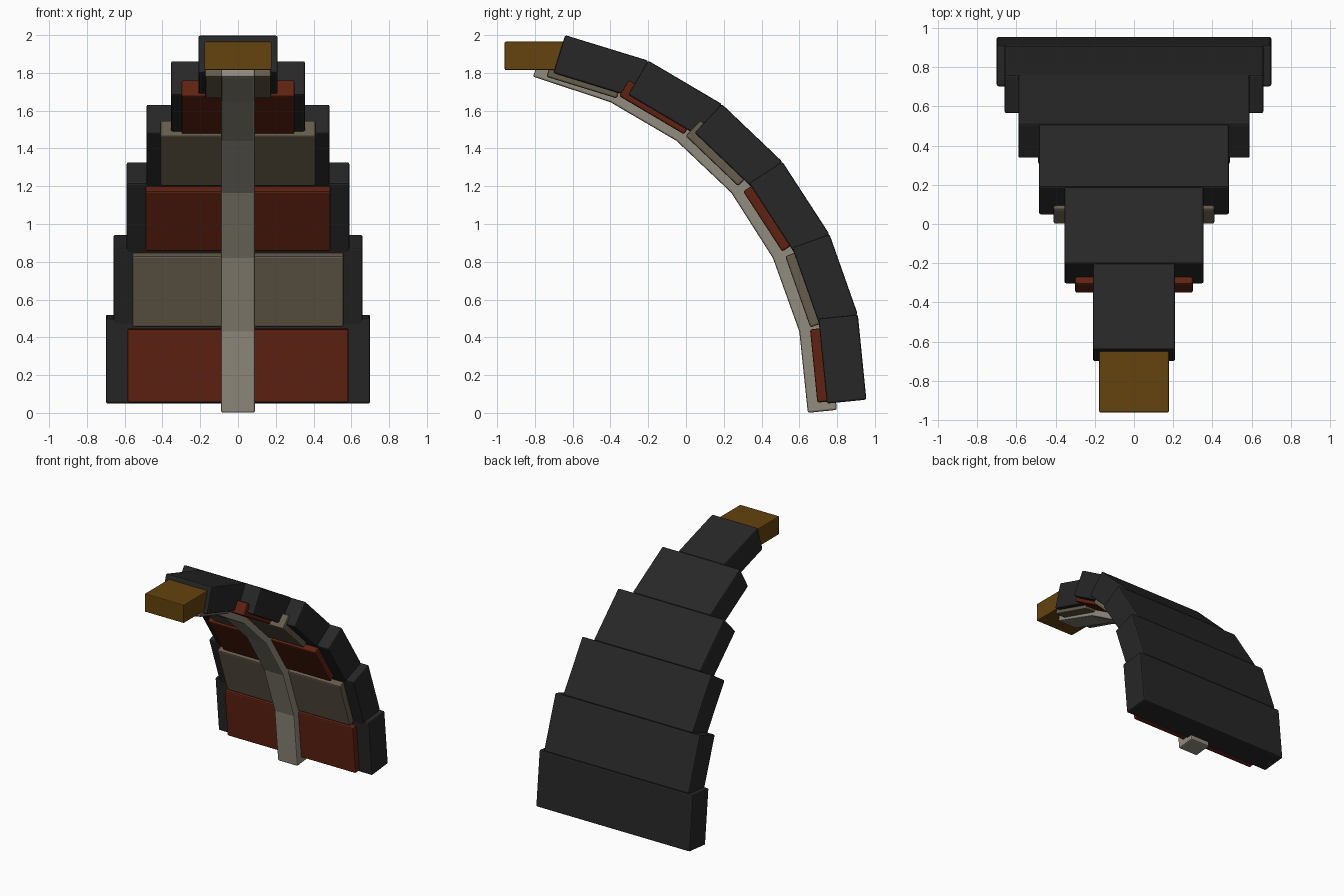
import bpy
import bmesh
from mathutils import Vector

cube = bpy.data.objects.get("Cube")
if cube:
    bpy.data.objects.remove(cube, do_unlink=True)


def material(name, rgb):
    m = bpy.data.materials.new(name)
    m.use_nodes = True
    m.diffuse_color = (*rgb, 1)
    m.node_tree.nodes["Principled BSDF"].inputs["Base Color"].default_value = (*rgb, 1)
    return m


BLACK = material("charcoal", (0.02, 0.02, 0.02))
RED = material("rust red", (0.115, 0.016, 0.006))
TAN = material("dull tan", (0.135, 0.11, 0.073))
GREY = material("pale stone", (0.29, 0.265, 0.21))
GOLD = material("dark gold", (0.125, 0.056, 0.004))


def extrude_profile(name, profile, half_width, mat, bevel=0.01):
    """Solid with a side outline in (y, z), extruded symmetrically along x."""
    bm = bmesh.new()
    face = bm.faces.new([bm.verts.new((-half_width, y, z)) for y, z in profile])
    ext = bmesh.ops.extrude_face_region(bm, geom=[face])
    moved = [v for v in ext["geom"] if isinstance(v, bmesh.types.BMVert)]
    bmesh.ops.translate(bm, verts=moved, vec=(2 * half_width, 0, 0))
    bmesh.ops.recalc_face_normals(bm, faces=bm.faces)
    me = bpy.data.meshes.new(name)
    bm.to_mesh(me)
    bm.free()
    me.materials.append(mat)
    ob = bpy.data.objects.new(name, me)
    bpy.context.collection.objects.link(ob)
    mod = ob.modifiers.new("edge bevel", "BEVEL")
    mod.width = bevel
    mod.segments = 2
    return ob


# Outer curve of the armour, base to tip
outer = [Vector(p) for p in ((0.955, 0.07), (0.91, 0.52), (0.76, 0.945), (0.51, 1.33),
                             (0.19, 1.635), (-0.20, 1.865), (-0.64, 2.0))]
shell_widths = (0.70, 0.66, 0.59, 0.485, 0.355, 0.21)
plate_widths = (0.585, 0.56, 0.49, 0.41, 0.30, 0.175)
plate_spans = ((0.01, 0.40), (0.02, 0.42), (0.06, 0.44), (0.08, 0.465), (0.09, 0.49), (0.10, 0.49))
plate_lifts = (0.05, 0.05, 0.05, 0.045, 0.03, 0.03)
DEPTH = 0.21

# Armour segments, each with a plate on its inner side
for i, (a, b) in enumerate(zip(outer, outer[1:])):
    along = (b - a).normalized()
    inward = Vector((-along.y, along.x))

    def slab(start, end, near, far):
        return [a + along * s + inward * d
                for s, d in ((start, near), (end, near), (end, far), (start, far))]

    extrude_profile(f"shell_segment_{i + 1}", slab(0, (b - a).length, 0, DEPTH),
                    shell_widths[i], BLACK)
    extrude_profile(f"inner_plate_{i + 1}",
                    slab(*plate_spans[i], DEPTH - 0.07, DEPTH + plate_lifts[i]),
                    plate_widths[i], TAN if i % 2 else RED)

# Curved spine strip, one bar per bend with shared mitred joints
inner = [Vector(p) for p in ((0.645, 0.0), (0.60, 0.43), (0.46, 0.82), (0.24, 1.165),
                             (-0.05, 1.44), (-0.40, 1.645), (-0.81, 1.78))]
back = []
for i, p in enumerate(inner):
    d = (inner[min(i + 1, 6)] - inner[max(i - 1, 0)]).normalized()
    back.append(p + Vector((d.y, -d.x)) * 0.155)
extrude_profile("spine_strip", inner + back[::-1], 0.09, GREY)

# Block at the tip
extrude_profile("tip_block", [(-0.96, 1.815), (-0.64, 1.815), (-0.64, 1.965), (-0.96, 1.965)],
                0.178, GOLD, 0.006)
